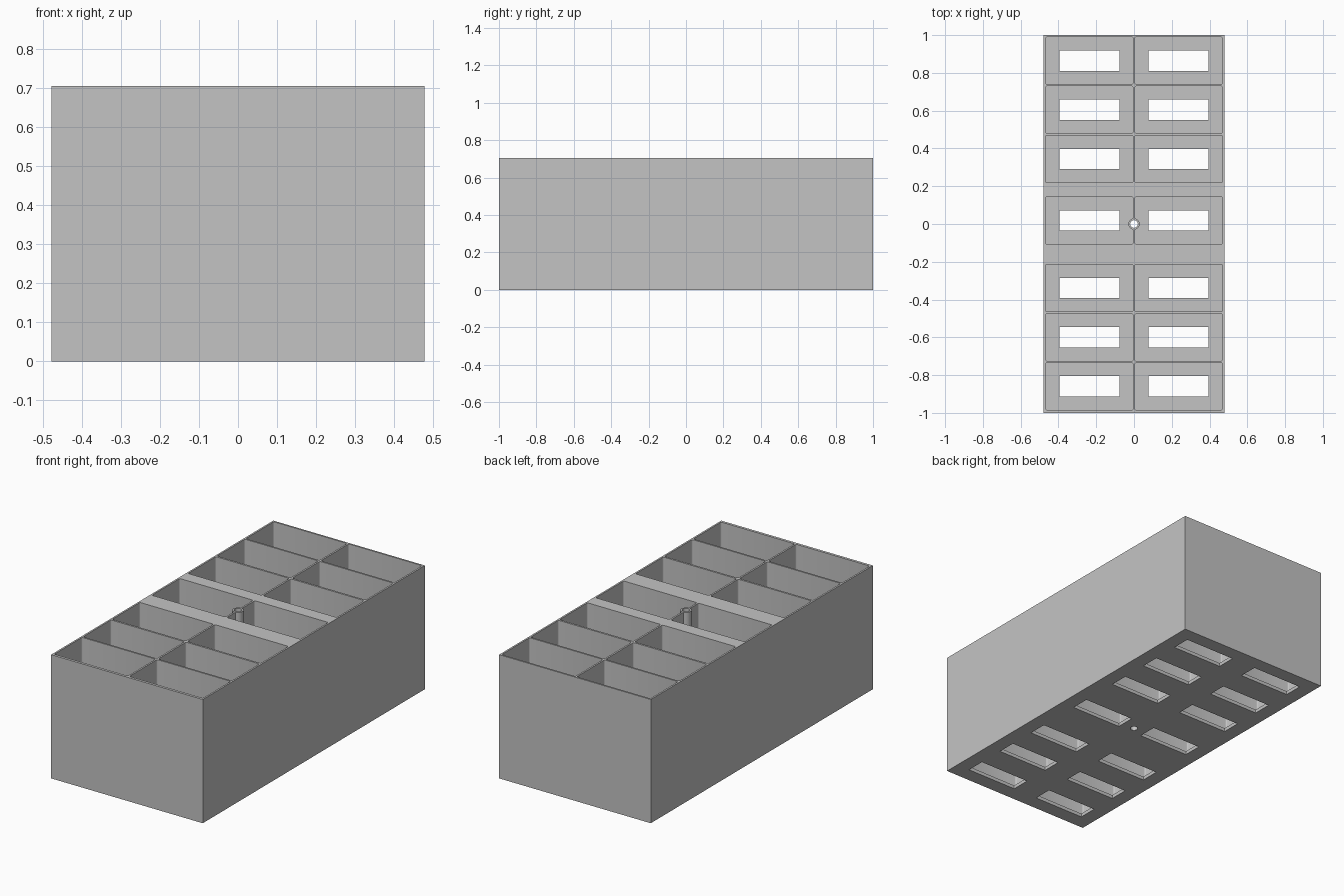
import bpy, bmesh, math
from mathutils import Matrix

cube = bpy.data.objects.get("Cube")
if cube:
    bpy.data.objects.remove(cube, do_unlink=True)

HALF_X, HALF_Y, HEIGHT = 0.478, 1.0, 0.705
FLOOR = 0.02
ROWS = [0.865, 0.605, 0.344, 0.0185, -0.339, -0.60, -0.86]
CELL_X, CELL_W, CELL_D = 0.2365, 0.463, 0.25
SLOT_W, SLOT_D = 0.318, 0.108
POST_R, BORE_R = 0.03, 0.02

grey = bpy.data.materials.new("plain grey")
grey.use_nodes = True
grey.diffuse_color = (0.55, 0.55, 0.55, 1)
grey.node_tree.nodes["Principled BSDF"].inputs["Base Color"].default_value = grey.diffuse_color


def finish(name, bm):
    mesh = bpy.data.meshes.new(name)
    bm.to_mesh(mesh)
    bm.free()
    mesh.materials.append(grey)
    obj = bpy.data.objects.new(name, mesh)
    bpy.context.collection.objects.link(obj)
    return obj


def add_box(bm, x, y, w, d, z0, z1, fillet=0):
    """Box on a w by d footprint, with optional rounded upright edges."""
    mat = Matrix.Translation((x, y, (z0 + z1) / 2)) @ Matrix.Diagonal((w, d, z1 - z0, 1))
    verts = bmesh.ops.create_cube(bm, size=1, matrix=mat)["verts"]
    if fillet:
        edges = {e for v in verts for e in v.link_edges}
        upright = [e for e in edges if abs(e.verts[0].co.z - e.verts[1].co.z) > 0.1]
        bmesh.ops.bevel(bm, geom=upright, offset=fillet, segments=3, profile=0.5, affect='EDGES')


def block_grid(name, w, d, z0, z1, fillet=0):
    """One block for every compartment: two columns by seven rows."""
    bm = bmesh.new()
    for y in ROWS:
        for side in (-1, 1):
            add_box(bm, side * CELL_X, y, w, d, z0, z1, fillet)
    return finish(name, bm)


def cylinder(name, radius, z0, z1):
    bm = bmesh.new()
    bmesh.ops.create_cone(bm, cap_ends=True, segments=32, radius1=radius, radius2=radius,
                          depth=z1 - z0, matrix=Matrix.Translation((0, 0, (z0 + z1) / 2)))
    return finish(name, bm)


def combine(target, tool, operation):
    """Apply a boolean and discard the tool object."""
    tool.hide_render = True
    mod = target.modifiers.new(tool.name, 'BOOLEAN')
    mod.operation, mod.object, mod.solver = operation, tool, 'EXACT'
    bpy.context.view_layer.objects.active = target
    bpy.ops.object.modifier_apply(modifier=mod.name)
    bpy.data.objects.remove(tool, do_unlink=True)


# Solid outer body
bm = bmesh.new()
add_box(bm, 0, 0, 2 * HALF_X, 2 * HALF_Y, 0, HEIGHT)
tray = finish("compartment_tray", bm)

# Compartments open at the top, then the slots through their floors
combine(tray, block_grid("compartment_cutter", CELL_W, CELL_D, FLOOR, HEIGHT + 0.1, 0.008), 'DIFFERENCE')
combine(tray, block_grid("slot_cutter", SLOT_W, SLOT_D, -0.1, FLOOR + 0.1), 'DIFFERENCE')

# Hollow centre post with a bore through the whole height
combine(tray, cylinder("centre_post", POST_R, FLOOR / 2, HEIGHT), 'UNION')
combine(tray, cylinder("bore_cutter", BORE_R, -0.1, HEIGHT + 0.1), 'DIFFERENCE')

# Smooth the round post and fillets, keep the corners sharp
bpy.ops.object.select_all(action='DESELECT')
tray.select_set(True)
bpy.context.view_layer.objects.active = tray
bpy.ops.object.shade_smooth_by_angle(angle=math.radians(32))
